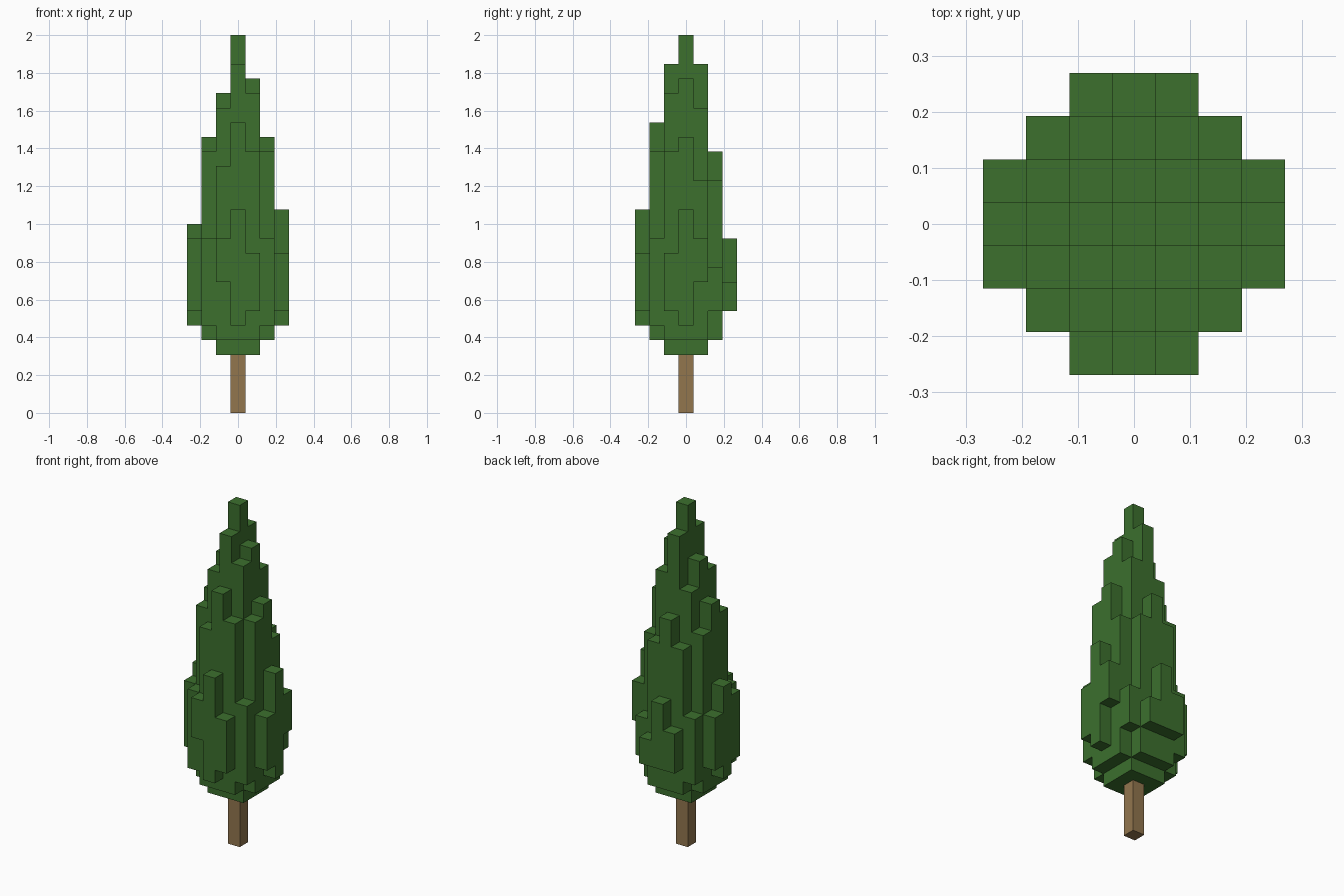
import bpy
import bmesh
from mathutils import Vector

if "Cube" in bpy.data.objects:
    bpy.data.objects.remove(bpy.data.objects["Cube"], do_unlink=True)

UNIT = 2 / 26  # edge length of one block


def material(name, colour):
    mat = bpy.data.materials.new(name)
    mat.use_nodes = True
    mat.diffuse_color = colour
    mat.node_tree.nodes["Principled BSDF"].inputs["Base Color"].default_value = colour
    return mat


def block_object(name, cells, mat):
    """Build the outer skin of a set of grid cells, merging flat regions."""
    bm = bmesh.new()
    for cell in cells:
        centre = Vector(cell) + Vector((0, 0, 0.5))
        for axis in range(3):
            for sign in (-1, 1):
                step = [0, 0, 0]
                step[axis] = sign
                if tuple(c + s for c, s in zip(cell, step)) in cells:
                    continue
                normal = Vector(step)
                u = Vector((0, 0, 0))
                u[(axis + 1) % 3] = 0.5
                v = normal.cross(u)
                corners = [-u - v, u - v, u + v, v - u]
                bm.faces.new([bm.verts.new((centre + normal / 2 + c) * UNIT)
                              for c in corners])
    bmesh.ops.remove_doubles(bm, verts=bm.verts[:], dist=UNIT / 100)
    bmesh.ops.dissolve_limit(bm, angle_limit=0.01, verts=bm.verts[:], edges=bm.edges[:])
    mesh = bpy.data.meshes.new(name)
    bm.to_mesh(mesh)
    bm.free()
    mesh.materials.append(mat)
    obj = bpy.data.objects.new(name, mesh)
    bpy.context.collection.objects.link(obj)
    return obj


leaf_green = material("leaf green", (0.045, 0.162, 0.027, 1))
bark_brown = material("bark brown", (0.288, 0.181, 0.076, 1))

# Top of each foliage column, one row per depth from back to front
tops = [
    [10, 12, 9],
    [11, 16, 18, 16, 10],
    [11, 17, 20, 24, 21, 16, 12],
    [13, 19, 22, 26, 23, 19, 14],
    [12, 18, 21, 24, 22, 18, 11],
    [12, 17, 20, 18, 12],
    [12, 14, 11],
]

# Underside steps up away from the trunk, with a few uneven columns
steps = {(0, 2): 5, (1, 2): 5, (2, 2): 6, (0, 3): 6, (1, 3): 7}
uneven = {(-1, -3): 9, (0, 3): 7, (3, 1): 9, (2, 2): 7}

foliage_cells = set()
for row, heights in enumerate(tops):
    y = 3 - row
    for column, top in enumerate(heights):
        x = column - len(heights) // 2
        ring = tuple(sorted((abs(x), abs(y))))
        bottom = uneven.get((x, y), steps.get(ring, 4))
        foliage_cells.update((x, y, z) for z in range(bottom, top))

block_object("foliage", foliage_cells, leaf_green)
block_object("trunk", {(0, 0, z) for z in range(4)}, bark_brown)
